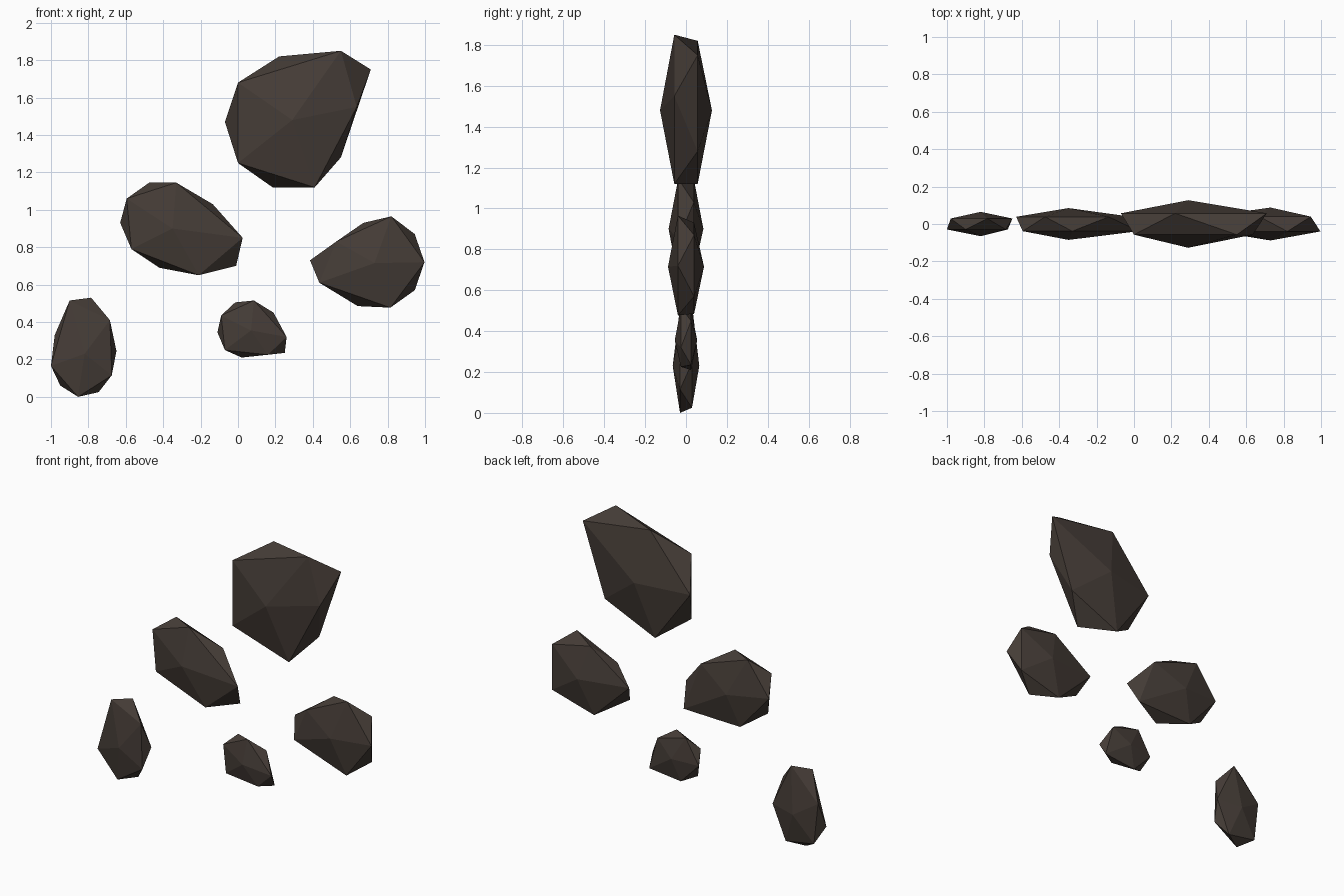
import bpy, bmesh

stone = bpy.data.materials.new("dark brown stone")
stone.diffuse_color = (0.060, 0.046, 0.038, 1)


def rock(name, centre, depth, outline):
    """Flattened icosahedron: outline points alternate front ring / back ring."""
    cx, cz = centre
    ring_y = depth * 0.45
    bm = bmesh.new()
    front = bm.verts.new((cx, -depth, cz))
    back = bm.verts.new((cx, depth, cz))
    ring = [bm.verts.new((x, ring_y if i % 2 else -ring_y, z))
            for i, (x, z) in enumerate(outline)]
    n = len(ring)
    for i in range(n):
        a, b, c = ring[i], ring[(i + 1) % n], ring[(i + 2) % n]
        bm.faces.new((a, b, c))                          # zigzag band
        bm.faces.new((a, c, back if i % 2 else front))   # end fans
    bmesh.ops.recalc_face_normals(bm, faces=bm.faces)
    mesh = bpy.data.meshes.new(name)
    bm.to_mesh(mesh)
    bm.free()
    mesh.materials.append(stone)
    bpy.context.collection.objects.link(bpy.data.objects.new(name, mesh))


# Largest fragment, top
rock("large_rock", (0.29, 1.48), 0.127, [
    (0, 1.68), (0.22, 1.82), (0.55, 1.85), (0.71, 1.75), (0.635, 1.55),
    (0.55, 1.28), (0.41, 1.12), (0.185, 1.12), (0, 1.25), (-0.07, 1.47)])

# Upper left fragment
rock("left_rock", (-0.35, 0.90), 0.085, [
    (-0.595, 1.06), (-0.475, 1.145), (-0.33, 1.145), (-0.135, 1.03), (0.025, 0.85),
    (-0.01, 0.70), (-0.21, 0.65), (-0.42, 0.69), (-0.57, 0.79), (-0.63, 0.93)])

# Right fragment
rock("right_rock", (0.73, 0.715), 0.088, [
    (0.997, 0.72), (0.945, 0.57), (0.815, 0.477), (0.64, 0.485), (0.435, 0.61),
    (0.385, 0.73), (0.525, 0.83), (0.67, 0.93), (0.82, 0.965), (0.945, 0.87)])

# Lower left fragment
rock("low_rock", (-0.82, 0.23), 0.065, [
    (-1, 0.165), (-0.98, 0.33), (-0.90, 0.515), (-0.785, 0.53), (-0.685, 0.41),
    (-0.65, 0.245), (-0.675, 0.115), (-0.745, 0.025), (-0.855, 0.0), (-0.95, 0.06)])

# Smallest fragment, lower middle
rock("small_rock", (0.07, 0.355), 0.055, [
    (-0.09, 0.435), (-0.015, 0.505), (0.085, 0.515), (0.19, 0.45), (0.26, 0.32),
    (0.25, 0.235), (0.16, 0.225), (0.02, 0.21), (-0.07, 0.25), (-0.11, 0.345)])
